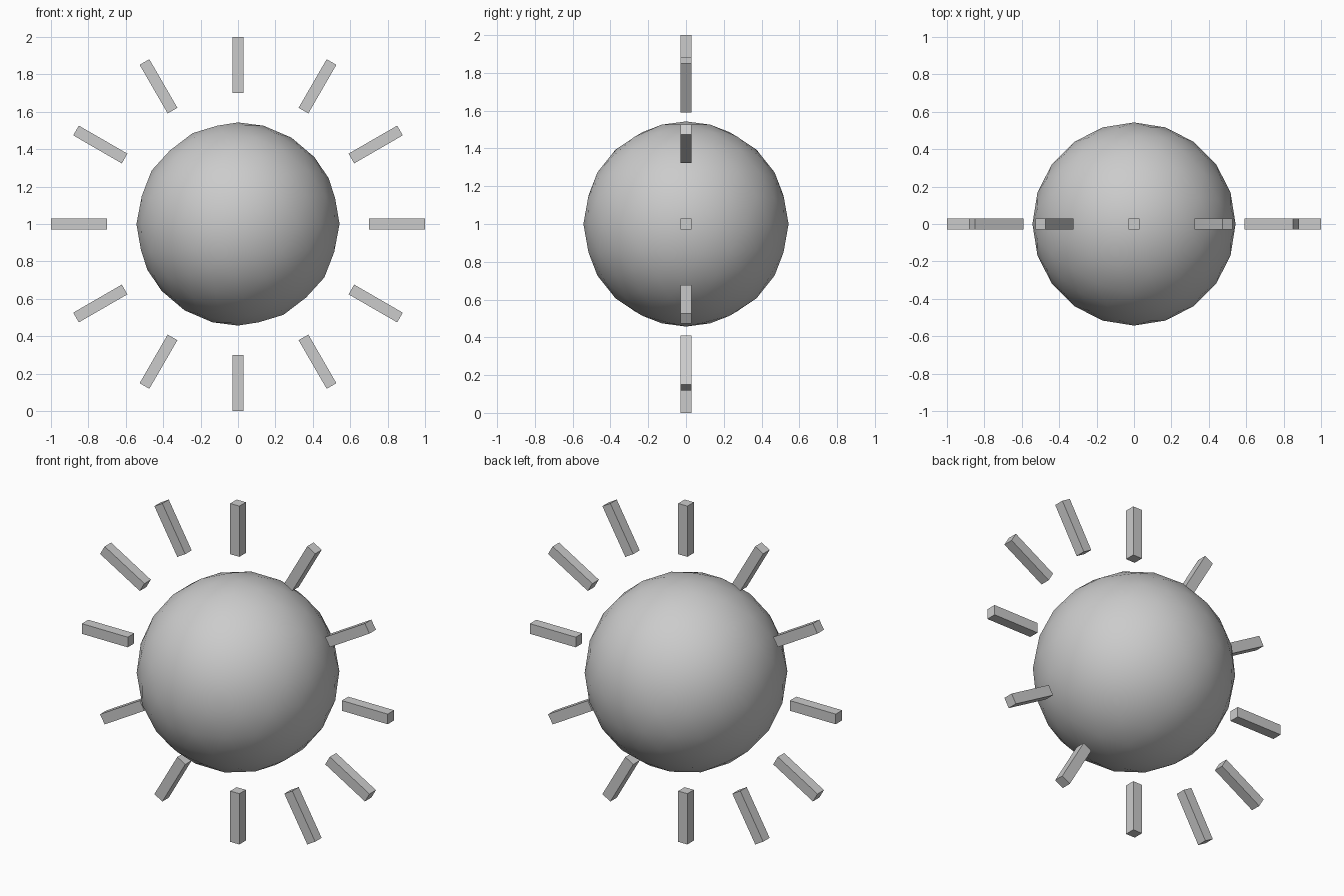
import bpy
from math import radians, sin, cos

if "Cube" in bpy.data.objects:
    bpy.data.objects.remove(bpy.data.objects["Cube"])

CENTRE_Z = 1.0

# Smooth faceted-outline ball
bpy.ops.mesh.primitive_ico_sphere_add(subdivisions=3, radius=0.543,
                                      location=(0, 0, CENTRE_Z))
ball = bpy.context.object
ball.name = "sun_ball"
bpy.ops.object.shade_smooth()

# Ring of twelve square bars pointing outward in the XZ plane
RAYS, LENGTH, WIDTH, MID_RADIUS = 12, 0.30, 0.06, 0.85
for i in range(RAYS):
    a = radians(360 / RAYS * i)
    bpy.ops.mesh.primitive_cube_add(
        size=1,
        location=(MID_RADIUS * sin(a), 0, CENTRE_Z + MID_RADIUS * cos(a)),
        rotation=(0, a, 0))
    ray = bpy.context.object
    ray.name = f"ray_{i + 1:02d}"
    ray.scale = (WIDTH, WIDTH, LENGTH)
    bpy.ops.object.transform_apply(location=False, rotation=False, scale=True)
